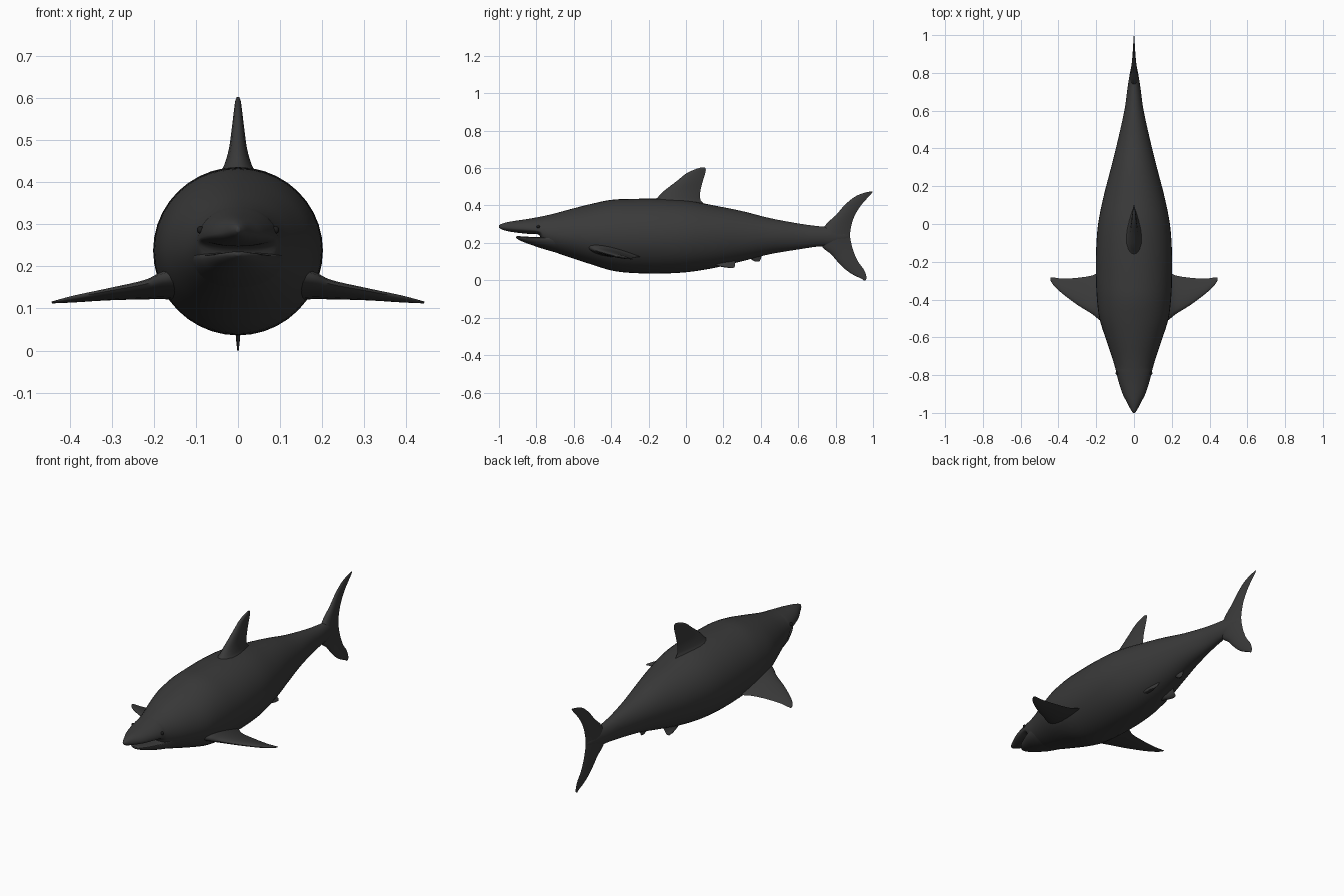
import bpy, bmesh, math
from mathutils import Vector


def material(name, value):
    m = bpy.data.materials.new(name)
    m.diffuse_color = (value, value, value, 1)
    return m


SKIN = material("dark grey skin", 0.042)
EYE = material("black eye", 0.012)


def smooth_rows(rows, steps):
    """Cubic interpolation through rows of numbers."""
    out = []
    n = len(rows)
    for i in range(n - 1):
        p = [rows[max(0, min(n - 1, i + k))] for k in (-1, 0, 1, 2)]
        for s in range(steps):
            t = s / steps
            out.append([0.5 * (2 * b + (c - a) * t + (2 * a - 5 * b + 4 * c - d) * t * t
                               + (3 * b - a - 3 * c + d) * t ** 3)
                        for a, b, c, d in zip(*p)])
    out.append(list(rows[-1]))
    return out


def loft(name, rings, angle=60):
    """Skin closed rings and cap both ends."""
    bm = bmesh.new()
    loops = [[bm.verts.new(p) for p in ring] for ring in rings]
    n = len(loops[0])
    for a, b in zip(loops, loops[1:]):
        for j in range(n):
            k = (j + 1) % n
            bm.faces.new((a[j], a[k], b[k], b[j]))
    bm.faces.new(loops[0][::-1])
    bm.faces.new(loops[-1])
    bmesh.ops.recalc_face_normals(bm, faces=bm.faces)
    mesh = bpy.data.meshes.new(name)
    bm.to_mesh(mesh)
    bm.free()
    ob = bpy.data.objects.new(name, mesh)
    bpy.context.collection.objects.link(ob)
    mesh.materials.append(SKIN)
    bpy.ops.object.select_all(action='DESELECT')
    ob.select_set(True)
    bpy.context.view_layer.objects.active = ob
    bpy.ops.object.shade_smooth_by_angle(angle=math.radians(angle))
    return ob


def hull(name, rows, steps=4, sides=40):
    """Rows: y, half width, top z, widest z, bottom z."""
    rings = []
    for y, w, top, mid, bot in smooth_rows(rows, steps):
        ring = []
        for j in range(sides):
            a = math.tau * j / sides
            h = (top - mid) if math.sin(a) > 0 else (mid - bot)
            ring.append((w * math.cos(a), y, mid + h * math.sin(a)))
        rings.append(ring)
    return loft(name, rings)


def fin(name, sections, axis, steps=4, half=9):
    """Sections: leading point, trailing point, half thickness along axis."""
    axis = Vector(axis).normalized()
    rings = []
    for r in smooth_rows(sections, steps):
        lead, trail, t = Vector(r[0:3]), Vector(r[3:6]), max(r[6], 0.001)
        ring = []
        for j in range(2 * half):
            a = math.pi * j / half
            u = (1 - math.cos(a)) / 2
            side = 1 if j < half else -1
            ring.append(lead.lerp(trail, u) + axis * side * t * 2.6 * math.sqrt(u) * (1 - u))
        rings.append(ring)
    return loft(name, rings)


def upright_fin(name, rows):
    """Rows: z, leading y, trailing y, half thickness."""
    return fin(name, [(0, a, z, 0, b, z, t) for z, a, b, t in rows], (1, 0, 0))


# Body with snout, open underneath at the mouth
hull("body", [
    (-1.0, 0.004, 0.294, 0.288, 0.282),
    (-0.985, 0.016, 0.302, 0.286, 0.272),
    (-0.95, 0.034, 0.312, 0.281, 0.262),
    (-0.90, 0.060, 0.320, 0.276, 0.254),
    (-0.84, 0.080, 0.329, 0.272, 0.248),
    (-0.785, 0.094, 0.339, 0.265, 0.242),
    (-0.76, 0.100, 0.344, 0.255, 0.180),
    (-0.70, 0.118, 0.358, 0.245, 0.150),
    (-0.60, 0.152, 0.385, 0.240, 0.116),
    (-0.50, 0.183, 0.410, 0.238, 0.083),
    (-0.40, 0.196, 0.430, 0.238, 0.053),
    (-0.30, 0.201, 0.435, 0.238, 0.040),
    (-0.15, 0.201, 0.436, 0.238, 0.036),
    (0.0, 0.190, 0.427, 0.238, 0.043),
    (0.15, 0.160, 0.400, 0.238, 0.066),
    (0.30, 0.121, 0.370, 0.238, 0.102),
    (0.45, 0.084, 0.332, 0.238, 0.140),
    (0.60, 0.051, 0.304, 0.238, 0.165),
    (0.70, 0.037, 0.290, 0.236, 0.180),
    (0.78, 0.025, 0.283, 0.235, 0.186),
    (0.84, 0.013, 0.265, 0.235, 0.205),
    (0.87, 0.003, 0.242, 0.235, 0.228),
])

# Lower jaw, running back into the throat
hull("lower_jaw", [
    (-0.908, 0.006, 0.235, 0.231, 0.226),
    (-0.895, 0.026, 0.236, 0.229, 0.217),
    (-0.86, 0.052, 0.234, 0.227, 0.201),
    (-0.80, 0.080, 0.231, 0.225, 0.180),
    (-0.76, 0.096, 0.235, 0.225, 0.167),
    (-0.70, 0.110, 0.240, 0.225, 0.150),
    (-0.60, 0.120, 0.240, 0.225, 0.125),
])

# Dorsal fin
upright_fin("dorsal_fin", [
    (0.38, -0.22, 0.13, 0.060), (0.42, -0.18, 0.085, 0.046),
    (0.44, -0.155, 0.076, 0.034), (0.48, -0.115, 0.077, 0.022),
    (0.53, -0.05, 0.090, 0.015), (0.57, 0.0, 0.102, 0.010),
    (0.592, 0.045, 0.106, 0.007), (0.603, 0.080, 0.100, 0.003),
])

# Tail fin, upper and lower lobes in one blade
upright_fin("tail_fin", [
    (0.476, 0.988, 1.0, 0.002), (0.462, 0.935, 0.990, 0.004),
    (0.44, 0.893, 0.970, 0.006), (0.40, 0.846, 0.935, 0.009),
    (0.35, 0.803, 0.904, 0.013), (0.30, 0.750, 0.886, 0.018),
    (0.24, 0.715, 0.877, 0.023), (0.18, 0.728, 0.888, 0.018),
    (0.14, 0.775, 0.901, 0.013), (0.10, 0.810, 0.920, 0.010),
    (0.06, 0.850, 0.949, 0.007), (0.03, 0.893, 0.962, 0.005),
    (0.01, 0.935, 0.965, 0.003), (0.0, 0.950, 0.960, 0.002),
])

# Anal fin
upright_fin("anal_fin", [
    (0.16, 0.30, 0.42, 0.022), (0.130, 0.325, 0.405, 0.014),
    (0.115, 0.345, 0.400, 0.010), (0.100, 0.368, 0.392, 0.004),
])

for s, side in ((1, "right"), (-1, "left")):
    # Pectoral fins, leading edge raised
    fin(side + "_pectoral_fin", [
        (s * 0.12, -0.54, 0.185, s * 0.12, -0.22, 0.125, 0.040),
        (s * 0.18, -0.51, 0.172, s * 0.18, -0.25, 0.125, 0.026),
        (s * 0.22, -0.478, 0.158, s * 0.22, -0.272, 0.123, 0.018),
        (s * 0.30, -0.428, 0.143, s * 0.30, -0.285, 0.121, 0.012),
        (s * 0.38, -0.368, 0.128, s * 0.38, -0.289, 0.117, 0.008),
        (s * 0.425, -0.325, 0.119, s * 0.425, -0.283, 0.114, 0.004),
        (s * 0.443, -0.297, 0.115, s * 0.443, -0.282, 0.113, 0.002),
    ], (0.15 * s, 0, 1))
    # Pelvic fins
    fin(side + "_pelvic_fin", [
        (s * 0.040, 0.10, 0.125, s * 0.040, 0.27, 0.125, 0.020),
        (s * 0.055, 0.13, 0.090, s * 0.055, 0.262, 0.085, 0.014),
        (s * 0.066, 0.18, 0.075, s * 0.066, 0.260, 0.071, 0.008),
        (s * 0.072, 0.22, 0.068, s * 0.072, 0.250, 0.065, 0.003),
    ], (1, 0, 0.4 * s))
    # Eyes
    bpy.ops.mesh.primitive_uv_sphere_add(segments=16, ring_count=10, radius=0.009,
                                         location=(s * 0.089, -0.79, 0.287))
    eye = bpy.context.object
    eye.name = side + "_eye"
    eye.data.materials.append(EYE)
    bpy.ops.object.shade_smooth()
